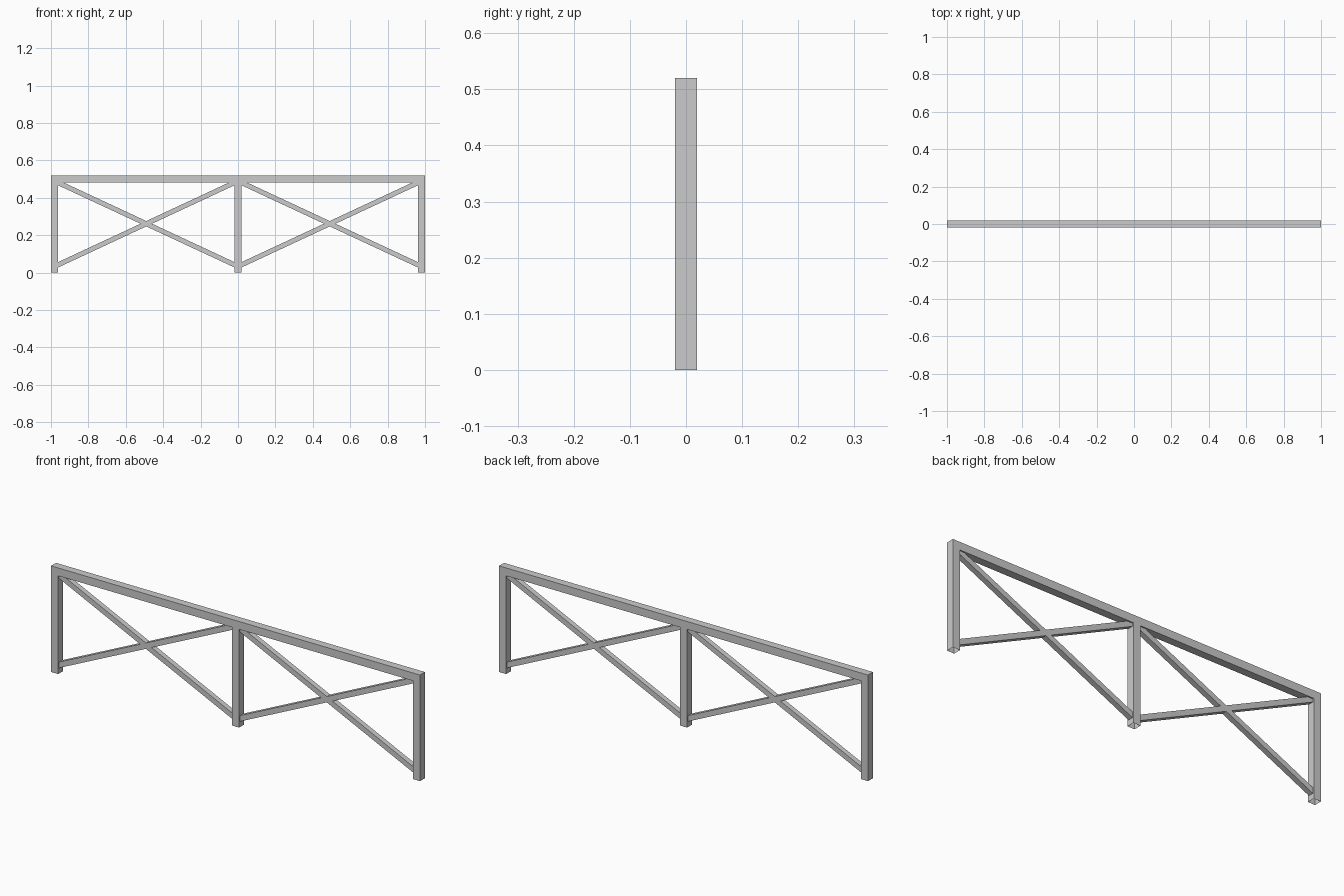
import bpy, bmesh

if "Cube" in bpy.data.objects:
    bpy.data.objects.remove(bpy.data.objects["Cube"])

T = 0.0385          # square tube size of frame
H = 0.52            # overall height
R = T / 2
B = 0.026           # square brace size


def prism(name, profile, depth, open_bottom=False):
    """Extrude an x-z outline symmetrically along y."""
    bm = bmesh.new()
    face = bm.faces.new([bm.verts.new((x, -depth / 2, z)) for x, z in profile])
    ext = bmesh.ops.extrude_face_region(bm, geom=[face])
    verts = [v for v in ext["geom"] if isinstance(v, bmesh.types.BMVert)]
    bmesh.ops.translate(bm, verts=verts, vec=(0, depth, 0))
    bmesh.ops.recalc_face_normals(bm, faces=bm.faces)
    if open_bottom:
        low = [f for f in bm.faces if all(v.co.z < 1e-5 for v in f.verts)]
        bmesh.ops.delete(bm, geom=low, context='FACES_ONLY')
    mesh = bpy.data.meshes.new(name)
    bm.to_mesh(mesh)
    bm.free()
    obj = bpy.data.objects.new(name, mesh)
    bpy.context.collection.objects.link(obj)
    return obj


# top rail
prism("top_rail", [(-1, H - T), (1, H - T), (1, H), (-1, H)], T)

# upright posts, open at the foot
for name, x in (("left_post", -1 + R), ("middle_post", 0), ("right_post", 1 - R)):
    prism(name, [(x - R, 0), (x + R, 0), (x + R, H - T), (x - R, H - T)], T, True)

# crossed diagonal braces in each bay
z_low, z_high = 0.042, 0.481
for side, x0, x1 in (("left", -1 + T, -R), ("right", R, 1 - T)):
    slope = (z_high - z_low) / (x1 - x0)
    h = B / 2 * (1 + slope ** 2) ** 0.5
    for kind, za, zb in (("rising", z_low, z_high), ("falling", z_high, z_low)):
        prism(f"{side}_{kind}_brace",
              [(x0, za - h), (x1, zb - h), (x1, zb + h), (x0, za + h)], B)
